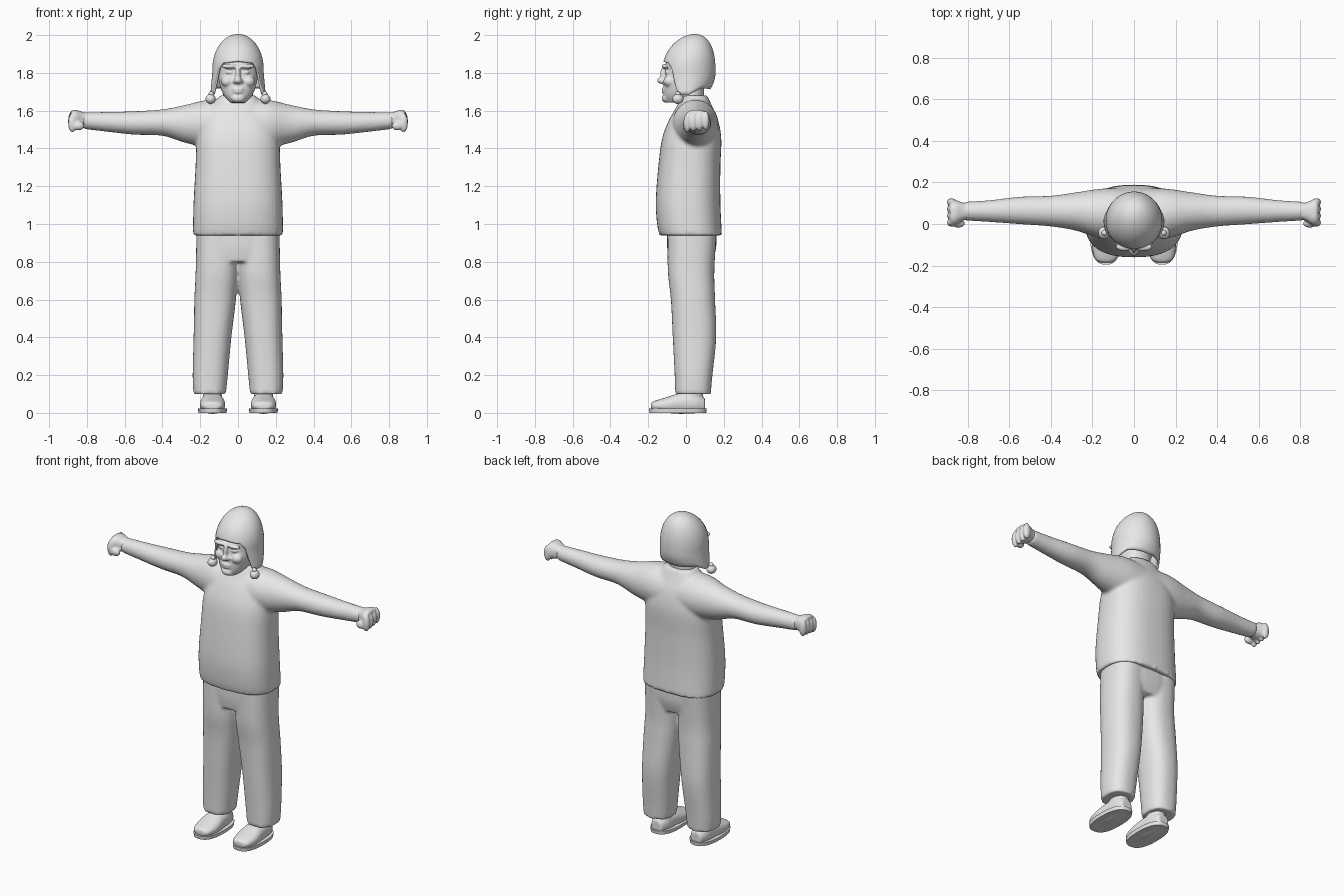
import bpy, bmesh
from math import sin, cos, pi, sqrt, radians
from mathutils import Matrix, Vector

cube = bpy.data.objects.get("Cube")
if cube:
    bpy.data.objects.remove(cube, do_unlink=True)

grey = bpy.data.materials.new("plain grey")
grey.use_nodes = True
grey.diffuse_color = (0.8, 0.8, 0.8, 1)
grey.node_tree.nodes["Principled BSDF"].inputs["Base Color"].default_value = grey.diffuse_color


def spline(rows, steps=5):
    """Smooth curve through rows of values."""
    out = []
    for i in range(len(rows) - 1):
        a, b, c = rows[max(i - 1, 0)], rows[i], rows[i + 1]
        d = rows[min(i + 2, len(rows) - 1)]
        for k in range(steps):
            t = k / steps
            out.append([q + t / 2 * (r - p + t * (2*p - 5*q + 4*r - s + t * (3*(q - r) + s - p)))
                        for p, q, r, s in zip(a, b, c, d)])
    return out + [rows[-1]]


def loft(bm, rows, axis="z", power=2.0, side=1, count=40):
    """Closed tube; a row is position, two centres and two radii."""
    loops = []
    for pos, c1, c2, r1, r2 in spline(rows):
        loop = []
        for i in range(count):
            a = 2 * pi * i / count
            u, v = cos(a), sin(a)
            p = c1 + r1 * abs(u) ** (2 / power) * (1 if u > 0 else -1)
            q = c2 + r2 * abs(v) ** (2 / power) * (1 if v > 0 else -1)
            x, y, z = {"x": (pos, p, q), "y": (p, pos, q), "z": (p, q, pos)}[axis]
            loop.append(bm.verts.new((side * x, y, z)))
        loops.append(loop)
    for lo, hi in zip(loops, loops[1:]):
        for i in range(count):
            j = (i + 1) % count
            bm.faces.new((lo[i], lo[j], hi[j], hi[i]))
    bm.faces.new(loops[0][::-1])
    bm.faces.new(loops[-1])


def body_rows(rows):
    """Rows of height, front, back and half width."""
    return [(z, 0, (f + b) / 2, w, (b - f) / 2) for z, f, b, w in rows]


def blob(bm, centre, size, side=1):
    x, y, z = centre
    place = Matrix.Translation((side * x, y, z)) @ Matrix.Diagonal((*size, 1))
    bmesh.ops.create_uvsphere(bm, u_segments=24, v_segments=16, radius=1, matrix=place)


def finish(bm, name, voxel=0, relax=4):
    """Make the object; a voxel size fuses the overlapping volumes."""
    bmesh.ops.recalc_face_normals(bm, faces=bm.faces)
    mesh = bpy.data.meshes.new(name)
    bm.to_mesh(mesh)
    bm.free()
    ob = bpy.data.objects.new(name, mesh)
    bpy.context.collection.objects.link(ob)
    mesh.materials.append(grey)
    if voxel:
        fuse = ob.modifiers.new("fuse", "REMESH")
        fuse.mode = "VOXEL"
        fuse.voxel_size = voxel
        fuse.use_smooth_shade = True
        soft = ob.modifiers.new("soften", "SMOOTH")
        soft.factor = 0.5
        soft.iterations = relax
    bpy.ops.object.select_all(action="DESELECT")
    ob.select_set(True)
    bpy.context.view_layer.objects.active = ob
    bpy.ops.object.shade_smooth_by_angle(angle=radians(50))
    return ob


# Pullover: round-bellied trunk fused with both sleeves
bm = bmesh.new()
loft(bm, body_rows([
    (.94, -.14, .19, .238), (1, -.153, .187, .238), (1.12, -.16, .182, .235),
    (1.3, -.147, .182, .225), (1.45, -.127, .187, .218), (1.55, -.09, .17, .19),
    (1.62, -.05, .14, .14), (1.68, -.02, .112, .095)]), power=2.5)
for side in (1, -1):
    loft(bm, [(0, .05, 1.52, .12, .13), (.15, .05, 1.53, .12, .128),
              (.28, .06, 1.53, .092, .1), (.4, .062, 1.537, .074, .07),
              (.55, .065, 1.535, .066, .062), (.7, .062, 1.541, .052, .052),
              (.82, .062, 1.547, .045, .044)], "x", side=side)
finish(bm, "pullover", .01, 5)

# Trousers: hips and two wide legs
bm = bmesh.new()
loft(bm, body_rows([(.8, -.09, .14, .2), (.88, -.1, .16, .22), (1, -.1, .16, .21)]), power=2.5)
for side in (1, -1):
    loft(bm, [(.1, .15, .037, .086, .094), (.2, .147, .04, .093, .1), (.4, .135, .045, .1, .115),
              (.6, .121, .037, .11, .117), (.75, .112, .027, .112, .123), (.96, .11, .032, .11, .13)],
         power=2.4, side=side)
finish(bm, "trousers", .01, 4)

# Head with face features, and neck
bm = bmesh.new()
loft(bm, body_rows([
    (1.642, -.105, -.02, .04), (1.68, -.118, .05, .075), (1.74, -.118, .09, .097),
    (1.8, -.108, .12, .107), (1.87, -.1, .125, .105), (1.94, -.05, .1, .07)]), power=2.3)
loft(bm, body_rows([(1.58, -.04, .1, .09), (1.68, -.03, .095, .08), (1.78, -.03, .1, .08)]))
blob(bm, (0, -.131, 1.76), (.02, .022, .018))
blob(bm, (0, -.118, 1.79), (.013, .02, .045))
blob(bm, (0, -.118, 1.714), (.032, .012, .007))
blob(bm, (0, -.117, 1.699), (.028, .012, .008))
blob(bm, (0, -.107, 1.665), (.036, .022, .022))
for side in (1, -1):
    blob(bm, (.045, -.11, 1.835), (.045, .02, .013), side)
    blob(bm, (.016, -.122, 1.755), (.012, .014, .011), side)
    blob(bm, (.043, -.098, 1.803), (.02, .014, .01), side)
    blob(bm, (.055, -.088, 1.755), (.035, .032, .03), side)
finish(bm, "head", .006, 3)

# Cap: dome whose lower edge drops into ear flaps
EDGE = [(0, 1.86), (38, 1.85), (50, 1.82), (58, 1.74), (66, 1.685),
        (92, 1.685), (125, 1.72), (180, 1.715)]


def edge_height(deg):
    for (a, za), (b, zb) in zip(EDGE, EDGE[1:]):
        if deg <= b:
            t = (deg - a) / (b - a)
            return za + (zb - za) * t
    return EDGE[-1][1]


bm = bmesh.new()
COLS, ROWS = 96, 24
grid = []
for i in range(COLS):
    a = 2 * pi * i / COLS
    low = edge_height(min(i, COLS - i) * 360 / COLS)
    col = []
    for k in range(ROWS):
        z = low + (2 - low) * sin(pi / 2 * k / ROWS)
        up, down = max(0, (z - 1.82) / .18), max(0, (1.8 - z) / .1)
        r = sqrt(max(0, 1 - up * up))
        back = 1 - .28 * down ** 2 if cos(a) < 0 else 1
        x = sin(a) * (.13 * r + .009 * down)
        y = .016 + .03 * up ** 2 - cos(a) * .134 * r * back
        col.append(bm.verts.new((x, y, z)))
    grid.append(col)
crown = bm.verts.new((0, .046, 2))
for i in range(COLS):
    a, b = grid[i], grid[(i + 1) % COLS]
    for k in range(ROWS - 1):
        bm.faces.new((a[k], b[k], b[k + 1], a[k + 1]))
    bm.faces.new((a[-1], b[-1], crown))
cap = finish(bm, "cap")
shell = cap.modifiers.new("thickness", "SOLIDIFY")
shell.thickness = .012
shell.offset = 0

for side, word in ((1, "left"), (-1, "right")):
    # Pompom hanging from the ear flap
    bm = bmesh.new()
    blob(bm, (.145, -.043, 1.662), (.027, .03, .026), side)
    blob(bm, (.142, -.043, 1.688), (.014, .014, .014), side)
    finish(bm, word + "_pompom")

    # Closed fist with curled fingers and thumb
    bm = bmesh.new()
    loft(bm, [(.78, .062, 1.55, .034, .034), (.82, .06, 1.552, .042, .04),
              (.86, .055, 1.555, .06, .05), (.885, .055, 1.555, .056, .044)],
         "x", power=2.5, side=side)
    for n in range(4):
        blob(bm, (.877, .105 - .033 * n, 1.547 - .004 * n), (.023, .019, .05), side)
    blob(bm, (.845, .002, 1.52), (.032, .02, .024), side)
    finish(bm, word + "_fist", .006, 3)

    # Shoe upper with ankle
    bm = bmesh.new()
    loft(bm, [(-.185, .135, .035, .03, .018), (-.165, .135, .038, .055, .026),
              (-.1, .135, .042, .068, .042), (-.03, .135, .05, .062, .055),
              (.05, .135, .05, .055, .052), (.1, .135, .04, .035, .038)],
         "y", power=2.3, side=side)
    loft(bm, [(.05, .135, .03, .055, .065), (.09, .135, .03, .05, .06), (.15, .14, .035, .05, .055)],
         side=side)
    finish(bm, word + "_shoe", .007, 4)

    # Flat sole
    bm = bmesh.new()
    loft(bm, [(0, .135, -.043, .074, .15), (.022, .135, -.043, .077, .153)],
         power=2.5, side=side)
    finish(bm, word + "_sole")
